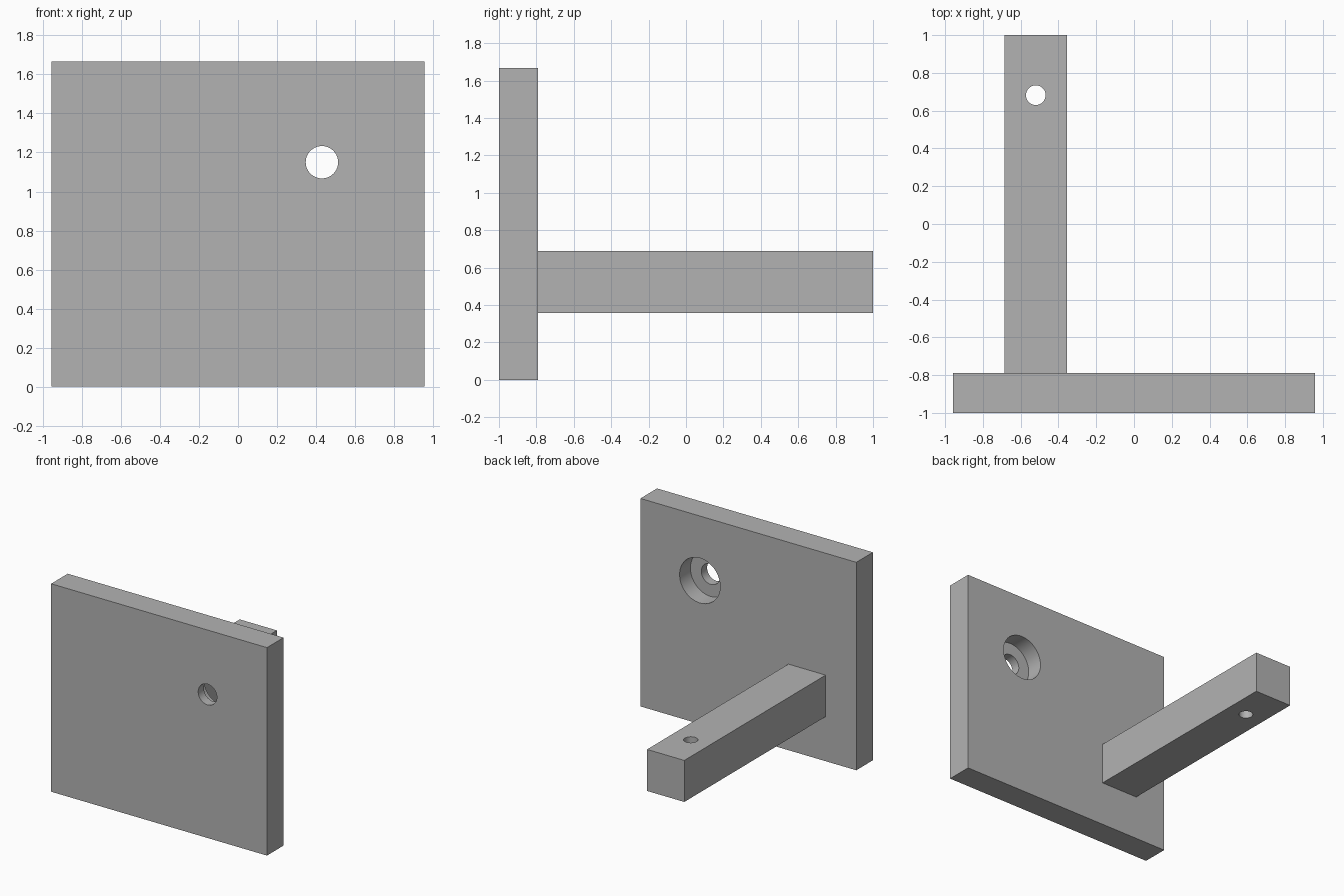
import bpy
from math import radians

default_cube = bpy.data.objects.get("Cube")
if default_cube:
    bpy.data.objects.remove(default_cube, do_unlink=True)

grey = bpy.data.materials.new("plain grey")
grey.use_nodes = True
colour = (0.45, 0.45, 0.45, 1)
grey.diffuse_color = colour
grey.node_tree.nodes["Principled BSDF"].inputs["Base Color"].default_value = colour


def block(name, low, high):
    """Box spanning two opposite corners."""
    centre = [(a + b) / 2 for a, b in zip(low, high)]
    bpy.ops.mesh.primitive_cube_add(size=1, location=centre)
    obj = bpy.context.object
    obj.name = name
    obj.scale = [b - a for a, b in zip(low, high)]
    bpy.ops.object.transform_apply(location=False, rotation=False, scale=True)
    obj.data.materials.append(grey)
    return obj


def drill(obj, centre, radius, depth, tilt=0):
    """Cut a round hole through or into a block."""
    bpy.ops.mesh.primitive_cylinder_add(vertices=64, radius=radius, depth=depth,
                                        location=centre, rotation=(tilt, 0, 0))
    cutter = bpy.context.object
    cutter.hide_render = True
    cutter.data.materials.append(grey)
    cut = obj.modifiers.new("hole", 'BOOLEAN')
    cut.operation = 'DIFFERENCE'
    cut.solver = 'EXACT'
    cut.object = cutter
    bpy.ops.object.select_all(action='DESELECT')
    obj.select_set(True)
    bpy.context.view_layer.objects.active = obj
    bpy.ops.object.modifier_apply(modifier=cut.name)
    bpy.data.objects.remove(cutter, do_unlink=True)


# Upright plate with a hole counterbored from the back
plate_back = -0.79
plate = block("mounting_plate", (-0.957, -1, 0), (0.957, plate_back, 1.667))
bore_depth = 0.137
drill(plate, (0.43, plate_back, 1.15), 0.18, 2 * bore_depth, radians(90))
drill(plate, (0.43, -0.9, 1.15), 0.083, 1, radians(90))

# Square arm with a vertical pin hole near its end
arm = block("support_arm", (-0.685, plate_back, 0.357), (-0.355, 1, 0.69))
drill(arm, (-0.52, 0.682, 0.52), 0.052, 1)

for part in (plate, arm):
    bpy.ops.object.select_all(action='DESELECT')
    part.select_set(True)
    bpy.context.view_layer.objects.active = part
    bpy.ops.object.shade_smooth_by_angle(angle=radians(30))
